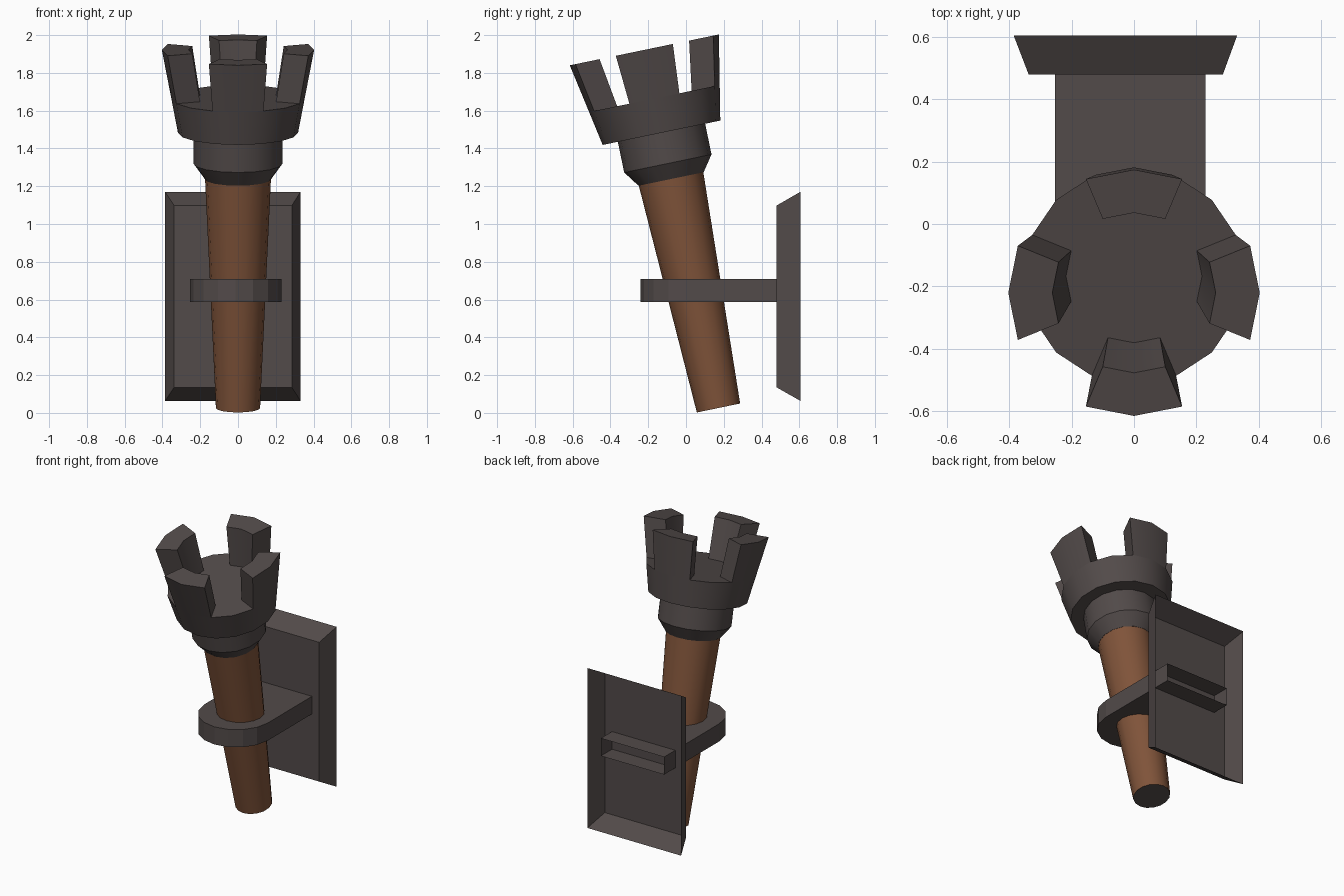
import bpy, bmesh, math
from mathutils import Matrix

if "Cube" in bpy.data.objects:
    bpy.data.objects.remove(bpy.data.objects["Cube"])

SIDES = 16
STEP = 2 * math.pi / SIDES
# torch axis: leans towards the front, starting at the handle's foot
TILT = Matrix.Translation((0, 0.172, 0.026)) @ Matrix.Rotation(math.radians(11.7), 4, 'X')


def material(name, color):
    m = bpy.data.materials.new(name)
    m.diffuse_color = (*color, 1)
    m.use_nodes = True
    m.node_tree.nodes["Principled BSDF"].inputs["Base Color"].default_value = m.diffuse_color
    return m


iron = material("dark_iron", (0.084, 0.069, 0.067))
wood = material("brown_wood", (0.215, 0.088, 0.042))


def make(name, bm, mats, smooth=False, matrix=None):
    if matrix:
        bm.transform(matrix)
    me = bpy.data.meshes.new(name)
    bm.to_mesh(me)
    bm.free()
    for m in mats:
        me.materials.append(m)
    ob = bpy.data.objects.new(name, me)
    bpy.context.collection.objects.link(ob)
    if smooth:
        bpy.ops.object.select_all(action='DESELECT')
        bpy.context.view_layer.objects.active = ob
        ob.select_set(True)
        bpy.ops.object.shade_smooth_by_angle(angle=math.radians(30))
    return ob


def polar(bm, r, i, z):
    return bm.verts.new((r * math.cos(i * STEP), r * math.sin(i * STEP), z))


def lathe(bm, profile):
    """Closed solid of revolution from (radius, height) points, bottom to top."""
    rings = [[polar(bm, r, i, z) for i in range(SIDES)] for r, z in profile]
    for a, b in zip(rings, rings[1:]):
        for i in range(SIDES):
            j = (i + 1) % SIDES
            bm.faces.new((a[i], a[j], b[j], b[i]))
    bottom = bm.faces.new(rings[0][::-1])
    bm.faces.new(rings[-1])
    return bottom


# wooden handle with an iron foot face
bm = bmesh.new()
lathe(bm, [(0.117, 0), (0.175, 1.25)]).material_index = 1
make("handle", bm, [wood, iron], True, TILT)

# flared collar and cup
bm = bmesh.new()
lathe(bm, [(0.176, 1.238), (0.236, 1.322), (0.236, 1.488),
           (0.318, 1.488), (0.353, 1.673)])
make("cup", bm, [iron], True, TILT)

# four prongs, each two sides of the cup wide
bm = bmesh.new()
for k in range(0, SIDES, 4):
    loops = []
    for r_out, r_in, z in ((0.353, 0.218, 1.673), (0.403, 0.262, 1.936)):
        loops.append([polar(bm, r_out, k + d, z) for d in (-1, 0, 1)]
                     + [polar(bm, r_in, k + d, z) for d in (1, 0, -1)])
    lo, hi = loops
    for i in range(6):
        j = (i + 1) % 6
        bm.faces.new((lo[i], lo[j], hi[j], hi[i]))
    bm.faces.new((hi[0], hi[1], hi[4], hi[5]))
    bm.faces.new((hi[1], hi[2], hi[3], hi[4]))
make("prongs", bm, [iron], True, TILT)

# bracket: round-nosed slab, open where it ends inside the wall plate
bm = bmesh.new()
CX, R = -0.012, 0.242
outline = [(CX - R, 0.602)]
outline += [(CX + R * math.cos(math.pi + i * STEP), R * math.sin(math.pi + i * STEP))
            for i in range(9)]
outline += [(CX + R, 0.602)]
lo = [bm.verts.new((x, y, 0.588)) for x, y in outline]
hi = [bm.verts.new((x, y, 0.71)) for x, y in outline]
for i in range(len(outline) - 1):
    bm.faces.new((lo[i], lo[i + 1], hi[i + 1], hi[i]))
bm.faces.new(lo[::-1])
bm.faces.new(hi)
make("bracket", bm, [iron])

# wall plate: bevelled tray, open at the back
bm = bmesh.new()


def rect(x0, x1, y, z0, z1):
    return [bm.verts.new(p) for p in ((x0, y, z0), (x1, y, z0), (x1, y, z1), (x0, y, z1))]


front = rect(-0.338, 0.285, 0.48, 0.135, 1.098)
back = rect(-0.386, 0.331, 0.605, 0.064, 1.17)
bm.faces.new(front)
for i in range(4):
    j = (i + 1) % 4
    bm.faces.new((front[j], front[i], back[i], back[j]))
make("wall_plate", bm, [iron])
